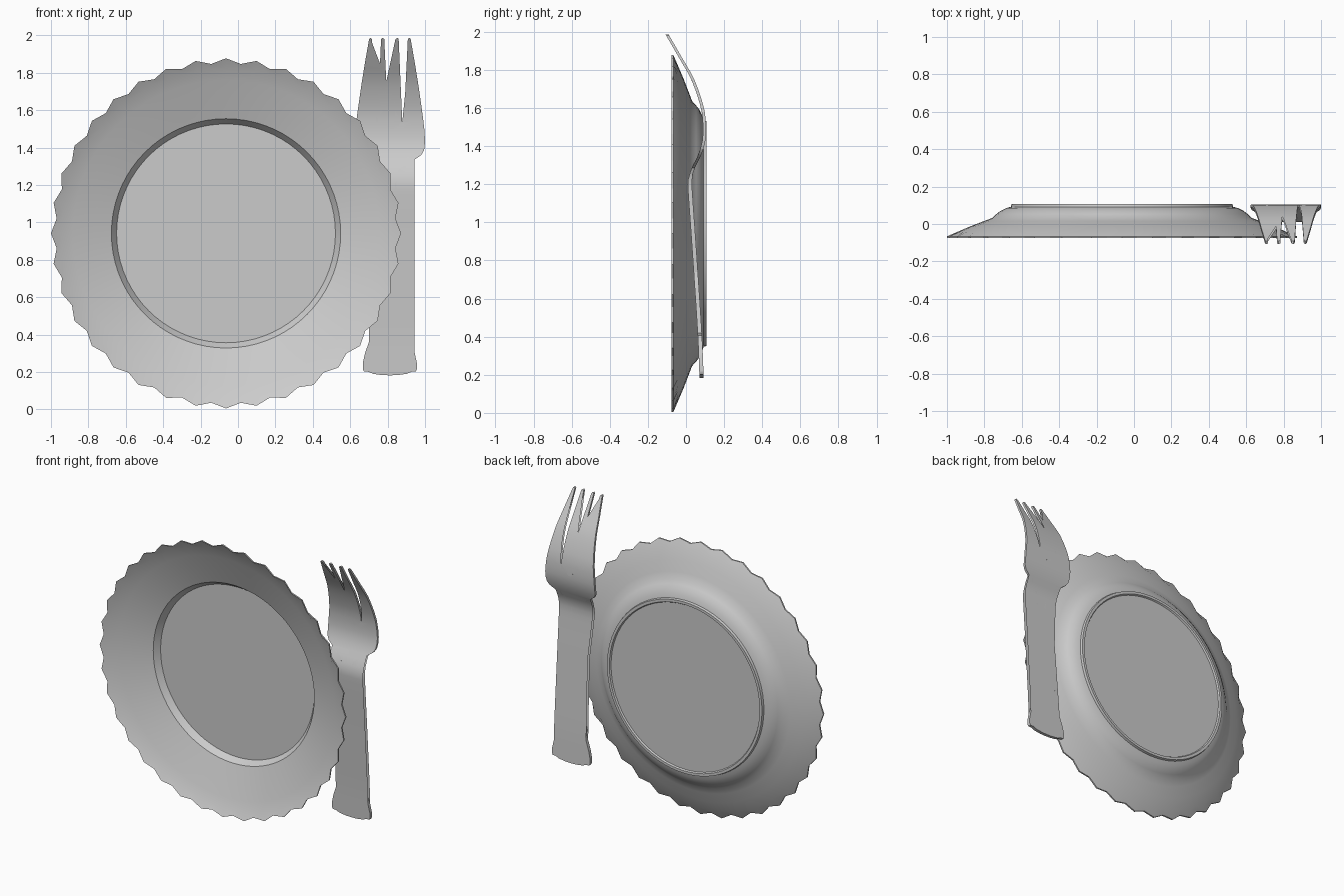
import bpy, bmesh, math

if "Cube" in bpy.data.objects:
    bpy.data.objects.remove(bpy.data.objects["Cube"])

PLATE_X, PLATE_Z = -0.064, 0.941
FORK_X = 0.812


def finish(bm, name, angle):
    bmesh.ops.recalc_face_normals(bm, faces=bm.faces)
    mesh = bpy.data.meshes.new(name)
    bm.to_mesh(mesh)
    bm.free()
    obj = bpy.data.objects.new(name, mesh)
    bpy.context.collection.objects.link(obj)
    bpy.ops.object.select_all(action='DESELECT')
    obj.select_set(True)
    bpy.context.view_layer.objects.active = obj
    bpy.ops.object.shade_smooth_by_angle(angle=math.radians(angle))
    return obj


def curve_y(points, z):
    # Smooth interpolation through (z, y) points sorted by z
    n = len(points)

    def slope(k):
        a, b = points[max(k - 1, 0)], points[min(k + 1, n - 1)]
        return (b[1] - a[1]) / (b[0] - a[0])
    i = 0
    while i < n - 2 and z > points[i + 1][0]:
        i += 1
    (z0, y0), (z1, y1) = points[i], points[i + 1]
    h = z1 - z0
    t = min(max((z - z0) / h, 0), 1)
    return ((2*t**3 - 3*t**2 + 1) * y0 + (t**3 - 2*t**2 + t) * h * slope(i)
            + (3*t**2 - 2*t**3) * y1 + (t**3 - t**2) * h * slope(i + 1))


# Plate: lathed (radius, y) section, front surface out to the rim and round the back
section = [(0.585, 0.085), (0.613, 0.045), (0.70, 0.014), (0.76, -0.008), (0.82, -0.030),
           (0.88, -0.053), (0.936, -0.076), (0.936, -0.066), (0.88, -0.042), (0.81, -0.012),
           (0.74, 0.015), (0.695, 0.032), (0.672, 0.053), (0.65, 0.070), (0.62, 0.085),
           (0.594, 0.092), (0.59, 0.108), (0.572, 0.108), (0.566, 0.098)]
TEETH = 36
N = TEETH * 2
bm = bmesh.new()
rings = []
for r, y in section:
    ring = []
    for i in range(N):
        a = 2 * math.pi * i / N
        # zigzag rim: every other vertex of the outermost rings is pulled in
        rr = r - 0.027 if (r > 0.93 and i % 2) else r
        ring.append(bm.verts.new((PLATE_X + rr * math.cos(a), y, PLATE_Z + rr * math.sin(a))))
    rings.append(ring)
for a, b in zip(rings, rings[1:]):
    for i in range(N):
        j = (i + 1) % N
        bm.faces.new((a[i], a[j], b[j], b[i]))
bm.faces.new(rings[0])
bm.faces.new(rings[-1])
finish(bm, "plate", 28)


# Fork: right half of the outline, from the handle end up to the tines
def arc(cx, cz, r, a0, a1, n=6):
    return [(cx + r * math.cos(math.radians(a0 + (a1 - a0) * k / n)),
             cz + r * math.sin(math.radians(a0 + (a1 - a0) * k / n))) for k in range(n + 1)]


half = [(0.04, 0.183), (0.09, 0.19), (0.115, 0.201), (0.138, 0.202), (0.145, 0.215), (0.144, 0.25),
        (0.133, 0.30), (0.112, 0.36), (0.098, 0.405), (0.105, 0.42), (0.09, 0.48), (0.078, 0.56),
        (0.069, 0.64), (0.058, 0.69), (0.042, 0.74), (0.044, 0.80), (0.040, 0.95), (0.033, 1.10),
        (0.030, 1.20), (0.036, 1.25), (0.050, 1.285), (0.09, 1.31), (0.135, 1.337), (0.168, 1.36),
        (0.183, 1.385), (0.188, 1.43), (0.185, 1.49), (0.175, 1.575), (0.163, 1.66),
        (0.150, 1.75), (0.132, 1.86), (0.111, 1.98), (0.105, 1.986), (0.096, 1.98)]
half += arc(0.0845, 1.545, 0.021, 0, -180)              # outer slot
half += [(0.047, 1.98), (0.040, 1.986), (0.030, 1.98)]  # inner tine tip
half += arc(0, 1.497, 0.024, 0, -75, 4)                 # half of the centre slot
outline = ([(0, 0.182)] + half + [(0, 1.473)] + [(-x, z) for x, z in reversed(half)])

# Side bend of the fork as (z, y)
bend = [(0.18, 0.082), (0.4, 0.073), (0.7, 0.054), (0.95, 0.037), (1.15, 0.023), (1.22, 0.021),
        (1.28, 0.036), (1.35, 0.070), (1.42, 0.092), (1.50, 0.097), (1.60, 0.086),
        (1.75, 0.035), (1.86, -0.027), (1.99, -0.102)]
bm = bmesh.new()
face = bm.faces.new([bm.verts.new((FORK_X + x, 0, z)) for x, z in outline])
bmesh.ops.triangulate(bm, faces=[face])
for k in range(1, 46):
    bmesh.ops.bisect_plane(bm, geom=bm.verts[:] + bm.edges[:] + bm.faces[:],
                           plane_co=(0, 0, 0.18 + 0.04 * k), plane_no=(0, 0, 1))
ext = bmesh.ops.extrude_face_region(bm, geom=bm.faces[:])
back = {g for g in ext["geom"] if isinstance(g, bmesh.types.BMVert)}
for v in bm.verts:
    half_thick = 0.011 if v.co.z < 1.25 else 0.008
    v.co.y = curve_y(bend, v.co.z) + (half_thick if v in back else -half_thick)
finish(bm, "fork", 35)
